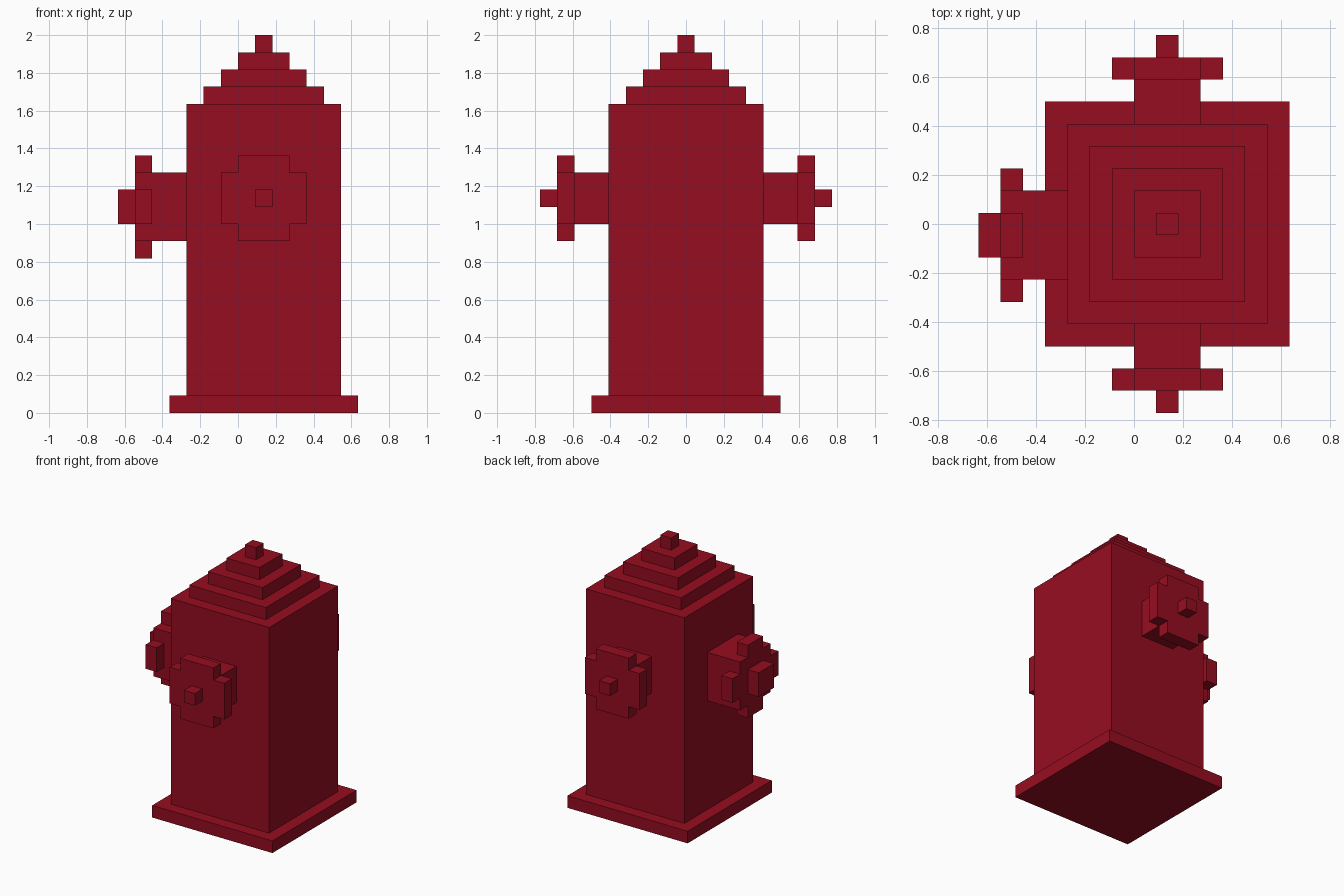
import bpy, bmesh
from mathutils import Vector

if "Cube" in bpy.data.objects:
    bpy.data.objects.remove(bpy.data.objects["Cube"])

U = 2 / 22          # one block unit
CX = 1.5 * U        # body axis in x

red = bpy.data.materials.new("hydrant red")
red.diffuse_color = (0.305, 0.004, 0.0144, 1)
red.use_nodes = True
red.node_tree.nodes["Principled BSDF"].inputs["Base Color"].default_value = red.diffuse_color


def prism(name, outline, origin, right, up, depth):
    """Extrude an outline (block units) from origin along right x up."""
    right, up = Vector(right), Vector(up)
    out = right.cross(up)
    bm = bmesh.new()
    face = bm.faces.new([bm.verts.new((Vector(origin) + right * a + up * b) * U)
                         for a, b in outline])
    ext = bmesh.ops.extrude_face_region(bm, geom=[face], use_keep_orig=True)
    moved = [g for g in ext["geom"] if isinstance(g, bmesh.types.BMVert)]
    bmesh.ops.translate(bm, verts=moved, vec=out * depth * U)
    bmesh.ops.recalc_face_normals(bm, faces=bm.faces)
    mesh = bpy.data.meshes.new(name)
    bm.to_mesh(mesh)
    bm.free()
    mesh.materials.append(red)
    obj = bpy.data.objects.new(name, mesh)
    bpy.context.collection.objects.link(obj)
    return obj


def square(h):
    return [(-h, -h), (h, -h), (h, h), (-h, h)]


def stepped(*corners):
    """Four-fold symmetric outline from the corners of one quadrant."""
    pts, q = [], list(corners)
    for _ in range(4):
        pts += q
        q = [(-b, a) for a, b in q]
    return pts


X, Y, Z = (1, 0, 0), (0, 1, 0), (0, 0, 1)

# Base plate, body and stepped cap
prism("base_plate", square(5.5), (1.5, 0, 0), X, Y, 1)
prism("body", square(4.5), (1.5, 0, 1), X, Y, 17)
for i, half in enumerate((3.5, 2.5, 1.5, 0.5)):
    prism(f"cap_step_{i + 1}", square(half), (1.5, 0, 18 + i), X, Y, 1)

# Two small side outlets, front and back
flange = stepped((2.5, -1.5), (2.5, 1.5), (1.5, 1.5))
for side, s in (("front", -1), ("back", 1)):
    right = (-s, 0, 0)
    prism(f"{side}_outlet_neck", square(1.5), (1.5, s * 4.5, 12.5), right, Z, 2)
    prism(f"{side}_outlet_flange", flange, (1.5, s * 6.5, 12.5), right, Z, 1)
    prism(f"{side}_outlet_nut", square(0.5), (1.5, s * 7.5, 12.5), right, Z, 1)

# Large outlet on the left
left = (0, -1, 0)
big_flange = stepped((3, -1), (3, 1), (2, 1), (2, 2), (1, 2))
prism("large_outlet_neck", square(2), (-3, -0.5, 12), left, Z, 2)
prism("large_outlet_flange", big_flange, (-5, -0.5, 12), left, Z, 1)
prism("large_outlet_nut", square(1), (-6, -0.5, 12), left, Z, 1)
